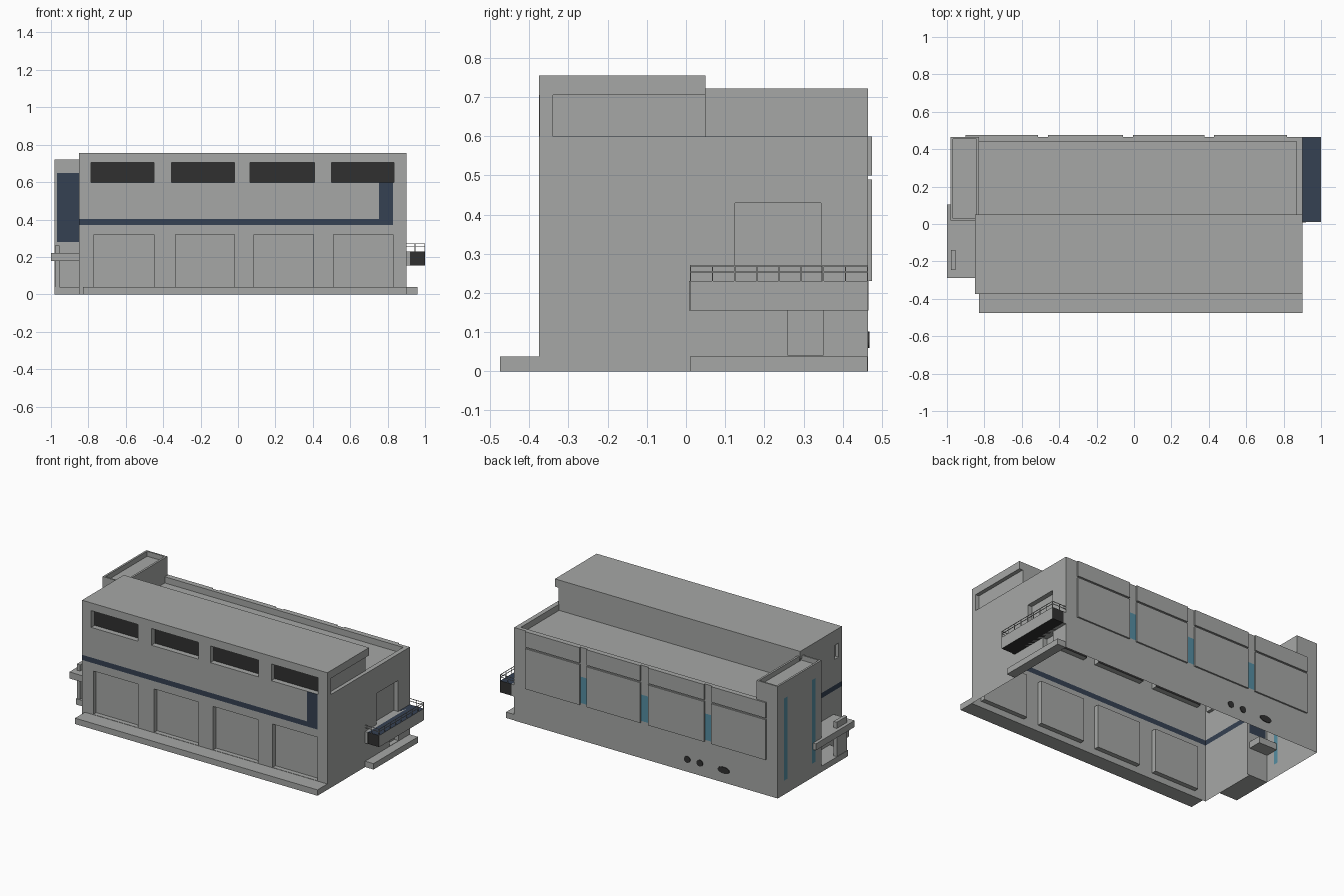
import bpy, bmesh, math
from mathutils import Vector

if "Cube" in bpy.data.objects:
    bpy.data.objects.remove(bpy.data.objects["Cube"])


def material(name, rgb):
    m = bpy.data.materials.new(name)
    m.diffuse_color = (*rgb, 1)
    m.use_nodes = True
    m.node_tree.nodes["Principled BSDF"].inputs["Base Color"].default_value = m.diffuse_color
    return m


MATS = [material("concrete_grey", (0.38, 0.39, 0.38)),
        material("navy_glass", (0.035, 0.052, 0.085)),
        material("black_panel", (0.03, 0.03, 0.03)),
        material("teal_glass", (0.09, 0.27, 0.36))]
GREY, NAVY, BLACK, TEAL = range(4)


def finish(bm, name):
    me = bpy.data.meshes.new(name)
    bm.to_mesh(me)
    bm.free()
    for m in MATS:
        me.materials.append(m)
    ob = bpy.data.objects.new(name, me)
    bpy.context.collection.objects.link(ob)
    return ob


def quad(bm, pts, facing, mat=GREY):
    f = bm.faces.new([bm.verts.new(p) for p in pts])
    f.normal_update()
    if f.normal.dot(Vector(facing)) < 0:
        f.normal_flip()
    f.material_index = mat


def add_box(bm, x0, x1, y0, y1, z0, z1):
    r = bmesh.ops.create_cube(bm, size=1)
    for v in r["verts"]:
        v.co = ((x0 + x1) / 2 + v.co.x * (x1 - x0),
                (y0 + y1) / 2 + v.co.y * (y1 - y0),
                (z0 + z1) / 2 + v.co.z * (z1 - z0))


def box(name, *dims):
    bm = bmesh.new()
    add_box(bm, *dims)
    return finish(bm, name)


def wall(name, axis, pos, sign, u0, u1, z0, z1, patches=()):
    """Thin wall sheet; each patch (u0,u1,z0,z1,depth,material) is recessed, raised or recoloured."""
    us = sorted({u0, u1, *(p[0] for p in patches), *(p[1] for p in patches)})
    zs = sorted({z0, z1, *(p[2] for p in patches), *(p[3] for p in patches)})

    def point(u, z, d):
        return (u, pos - sign * d, z) if axis == "x" else (pos - sign * d, u, z)

    def cell(i, j):
        if not (0 <= i < len(us) - 1 and 0 <= j < len(zs) - 1):
            return 0, GREY
        u, z = (us[i] + us[i + 1]) / 2, (zs[j] + zs[j + 1]) / 2
        for a, b, c, d, depth, mat in patches:
            if a < u < b and c < z < d:
                return depth, mat
        return 0, GREY

    out = (0, sign, 0) if axis == "x" else (sign, 0, 0)
    along = Vector((1, 0, 0) if axis == "x" else (0, 1, 0))
    bm = bmesh.new()
    for i in range(-1, len(us) - 1):
        for j in range(-1, len(zs) - 1):
            d, mat = cell(i, j)
            if i >= 0 and j >= 0:
                quad(bm, [point(us[i], zs[j], d), point(us[i + 1], zs[j], d),
                          point(us[i + 1], zs[j + 1], d), point(us[i], zs[j + 1], d)], out, mat)
            e = cell(i + 1, j)[0]
            if j >= 0 and e != d:
                u = us[i + 1]
                quad(bm, [point(u, zs[j], d), point(u, zs[j + 1], d), point(u, zs[j + 1], e),
                          point(u, zs[j], e)], along * (1 if e > d else -1))
            e = cell(i, j + 1)[0]
            if i >= 0 and e != d:
                z = zs[j + 1]
                quad(bm, [point(us[i], z, d), point(us[i + 1], z, d), point(us[i + 1], z, e),
                          point(us[i], z, e)], (0, 0, 1 if e > d else -1))
    bmesh.ops.remove_doubles(bm, verts=bm.verts, dist=1e-5)
    return finish(bm, name)


def tray(name, outer, inner, top, floor):
    """Flat roof with a parapet rim: outer and inner are (x0,x1,y0,y1)."""
    def loop(r, z):
        return [Vector((r[0], r[2], z)), Vector((r[1], r[2], z)),
                Vector((r[1], r[3], z)), Vector((r[0], r[3], z))]
    o, n, f = loop(outer, top), loop(inner, top), loop(inner, floor)
    mid = sum(f, Vector()) / 4
    bm = bmesh.new()
    for i in range(4):
        k = (i + 1) % 4
        quad(bm, [o[i], o[k], n[k], n[i]], (0, 0, 1))
        quad(bm, [n[i], n[k], f[k], f[i]], mid - (f[i] + f[k]) / 2)
    quad(bm, f, (0, 0, 1))
    return finish(bm, name)


# Front wall: garage bays, high windows and the navy band
bays = [(-0.77, -0.45), (-0.335, -0.02), (0.085, 0.405), (0.51, 0.83)]
windows = [(-0.785, -0.45), (-0.355, -0.02), (0.065, 0.41), (0.5, 0.835)]
front = [(a, b, 0.04, 0.32, 0.03, GREY) for a, b in bays]
front += [(a, b, 0.597, 0.705, 0.035, BLACK) for a, b in windows]
front += [(-0.85, 0.83, 0.37, 0.403, 0, NAVY), (0.755, 0.83, 0.403, 0.597, 0, NAVY)]
wall("front_wall", "x", -0.375, -1, -0.85, 0.9, 0, 0.705, front)

# Side walls of the main hall
wall("right_wall", "y", 0.9, 1, -0.375, 0.465, 0, 0.6,
     [(0.125, 0.345, 0.23, 0.43, 0.03, GREY), (0.26, 0.35, 0.04, 0.155, 0.03, GREY)])
wall("left_wall", "y", -0.85, -1, -0.375, 0.02, 0, 0.705,
     [(-0.375, 0.02, 0.37, 0.403, 0, NAVY), (-0.34, -0.30, 0.57, 0.66, 0.02, GREY)])

# Back wall: raised panels with teal windows in the gaps
panels = [(-0.9, -0.512), (-0.46, -0.06), (-0.005, 0.377), (0.428, 0.817)]
back = [(a, b, z0, z1, -0.01, GREY) for a, b in panels for z0, z1 in ((0.23, 0.49), (0.5, 0.6))]
back += [(a[1], b[0], 0.24, 0.41, 0, TEAL) for a, b in zip(panels, panels[1:])]
wall("back_wall", "x", 0.465, 1, -0.98, 0.9, 0, 0.6, back)

# Round vents on the back wall
for i, (x, w) in enumerate([(-0.335, 0.022), (-0.425, 0.022), (-0.595, 0.042)]):
    bm = bmesh.new()
    bmesh.ops.create_cone(bm, cap_ends=True, segments=20, radius1=1, radius2=1, depth=1)
    for v in bm.verts:
        v.co = (x + v.co.x * w, 0.466 + v.co.z * 0.006, 0.08 + v.co.y * 0.021)
    bmesh.ops.recalc_face_normals(bm, faces=bm.faces)
    for f in bm.faces:
        f.material_index = BLACK
    finish(bm, f"back_vent_{i}")

# Raised upper hall with its overhanging roof slab
wall("upper_back_wall", "x", 0.05, 1, -0.85, 0.875, 0.6, 0.705)
wall("upper_end_wall", "y", 0.875, 1, -0.34, 0.05, 0.6, 0.705)
box("upper_corner_pier", 0.87, 0.9, -0.374, -0.34, 0.6, 0.705)
box("upper_end_ledge", 0.87, 0.899, -0.34, 0.03, 0.58, 0.6)
box("upper_roof_slab", -0.85, 0.9, -0.375, 0.05, 0.705, 0.755)
tray("rear_roof", (-0.85, 0.9, 0.02, 0.465), (-0.832, 0.87, 0.05, 0.44), 0.6, 0.56)

# Stair tower on the left
wall("tower_left_wall", "y", -0.98, -1, 0.02, 0.465, 0, 0.722,
     [(0.367, 0.402, 0.09, 0.62, 0, TEAL), (0.08, 0.115, 0.09, 0.63, 0, TEAL)])
wall("tower_front_wall", "x", 0.02, -1, -0.98, -0.83, 0, 0.722,
     [(-0.968, -0.85, 0.28, 0.65, 0, NAVY)])
wall("tower_back_wall", "x", 0.465, 1, -0.98, -0.83, 0.6, 0.722)
wall("tower_right_wall", "y", -0.83, 1, 0.02, 0.465, 0.56, 0.722)
tray("tower_roof", (-0.98, -0.83, 0.02, 0.465), (-0.967, -0.843, 0.03, 0.455), 0.722, 0.69)

# Ground slabs
box("front_apron", -0.83, 0.9, -0.475, -0.375, 0, 0.038)
box("right_step", 0.9, 0.96, 0.01, 0.463, 0, 0.038)

# Left entrance porch
box("porch_step", -0.98, -0.85, -0.25, 0.02, 0, 0.038)
box("porch_pillar", -0.978, -0.955, -0.245, -0.14, 0, 0.26)
box("porch_canopy", -1.0, -0.85, -0.29, 0.105, 0.178, 0.22)

# Balcony on the right: navy deck, black ends and underside, grey outer face
balcony = box("balcony", 0.9, 1.0, 0.01, 0.465, 0.155, 0.23)
for p in balcony.data.polygons:
    n = p.normal
    p.material_index = NAVY if n.z > 0.5 else GREY if abs(n.x) > 0.5 else BLACK
box("balcony_bracket", 0.9, 0.92, 0.008, 0.466, 0.155, 0.23)

# Balcony railing
t = 0.003
bm = bmesh.new()
for z in (0.252, 0.268):
    add_box(bm, 1.0 - t, 1.0, 0.01, 0.465, z, z + t)
    for y in (0.01, 0.462):
        add_box(bm, 0.9, 1.0, y, y + t, z, z + t)
for i in range(9):
    y = 0.01 + i * 0.0565
    add_box(bm, 1.0 - t, 1.0, y, y + t, 0.23, 0.27)
for y in (0.01, 0.462):
    add_box(bm, 0.945, 0.945 + t, y, y + t, 0.23, 0.27)
finish(bm, "balcony_railing")
